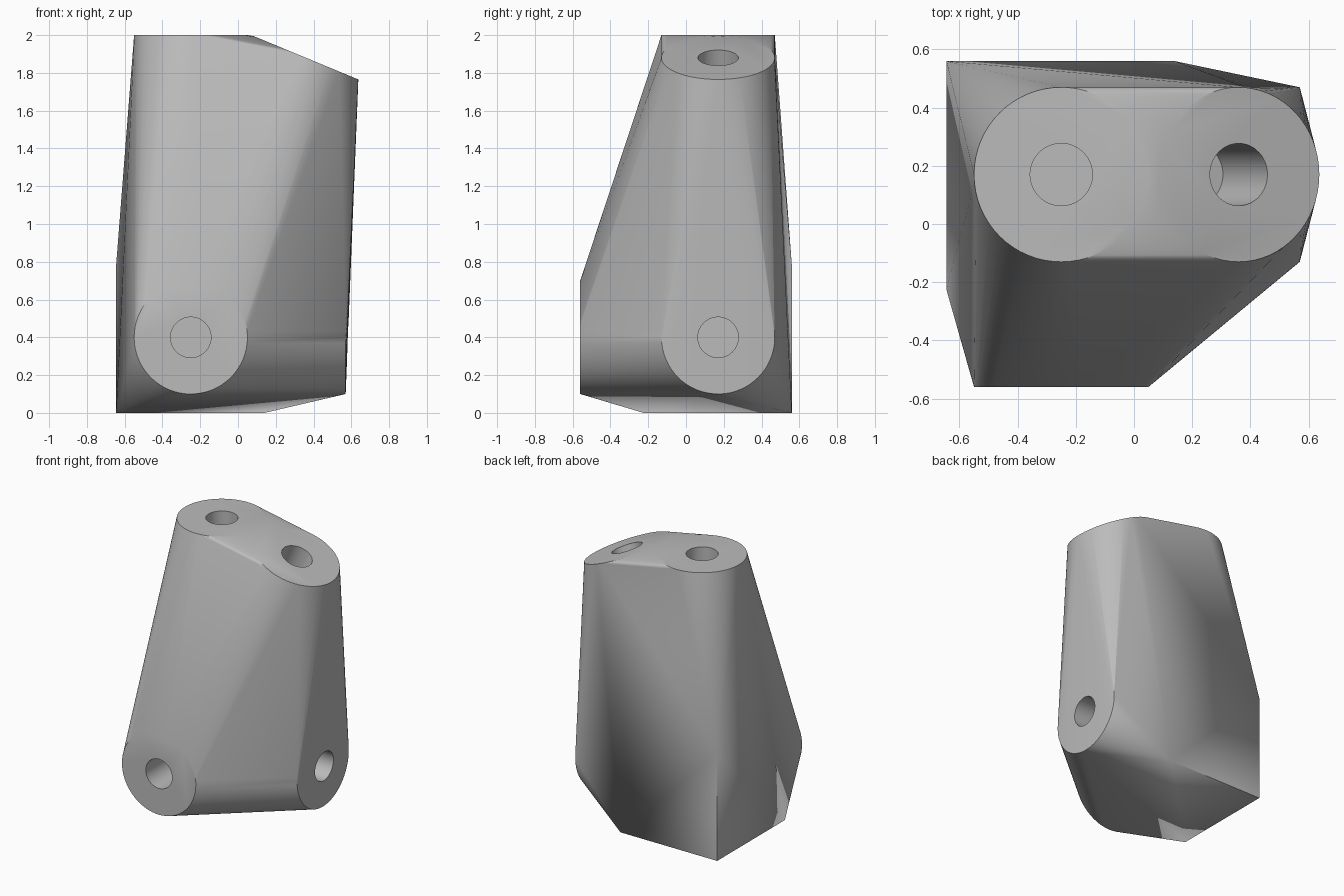
import bpy, bmesh
from math import radians, sin, cos
from mathutils import Matrix, Vector

cube = bpy.data.objects.get("Cube")
if cube:
    bpy.data.objects.remove(cube, do_unlink=True)

RIM, BORE, DEPTH, SIDES = 0.3, 0.107, 0.4, 64
TILT = radians(22.5)

# Round mounting faces: centre and outward normal
faces = [
    ((-0.25, 0.17, 2.0), (0, 0, 1)),
    ((0.36, 0.17, 1.88), (sin(TILT), 0, cos(TILT))),
    ((-0.25, -0.56, 0.4), (0, -1, 0)),
    ((0.57, 0.17, 0.4), (1, 0, 0)),
]

# Square back corner: one point and its three edge ends
corner = Vector((-0.645, 0.56, 0))
leg = 0.785
corner_points = [corner] + [corner + leg * Vector(d)
                            for d in ((1, 0, 0), (0, -1, 0), (0, 0, 1))]

gray = bpy.data.materials.new("plain_gray")
gray.use_nodes = True
color = (0.5, 0.5, 0.5, 1)
gray.diffuse_color = color
gray.node_tree.nodes["Principled BSDF"].inputs["Base Color"].default_value = color


def frame(centre, normal):
    turn = Vector(normal).to_track_quat('Z', 'Y').to_matrix().to_4x4()
    return Matrix.Translation(centre) @ turn


def to_object(name, bm):
    mesh = bpy.data.meshes.new(name)
    bm.to_mesh(mesh)
    bm.free()
    mesh.materials.append(gray)
    obj = bpy.data.objects.new(name, mesh)
    bpy.context.collection.objects.link(obj)
    return obj


# Body: hull stretched over the round faces and the back corner
bm = bmesh.new()
for centre, normal in faces:
    bmesh.ops.create_circle(bm, segments=SIDES, radius=RIM, matrix=frame(centre, normal))
for p in corner_points:
    bm.verts.new(p)
hull = bmesh.ops.convex_hull(bm, input=bm.verts[:])
unused = {g for g in hull["geom_interior"] + hull["geom_unused"]
          if isinstance(g, bmesh.types.BMVert)}
bmesh.ops.delete(bm, geom=list(unused), context='VERTS')
bmesh.ops.dissolve_limit(bm, angle_limit=radians(0.2), verts=bm.verts[:], edges=bm.edges[:])
bmesh.ops.recalc_face_normals(bm, faces=bm.faces[:])
body = to_object("corner_bracket", bm)

# Blind holes, one in each round face
bm = bmesh.new()
for centre, normal in faces:
    bmesh.ops.create_cone(bm, cap_ends=True, segments=SIDES, radius1=BORE, radius2=BORE,
                          depth=2 * DEPTH, matrix=frame(centre, normal))
cutter = to_object("hole_cutter", bm)
cutter.hide_render = True

bpy.ops.object.select_all(action='DESELECT')
bpy.context.view_layer.objects.active = body
body.select_set(True)
mod = body.modifiers.new("holes", 'BOOLEAN')
mod.operation = 'DIFFERENCE'
mod.solver = 'EXACT'
mod.object = cutter
bpy.ops.object.modifier_apply(modifier=mod.name)
bpy.data.objects.remove(cutter, do_unlink=True)
bpy.ops.object.shade_smooth_by_angle(angle=radians(30))
